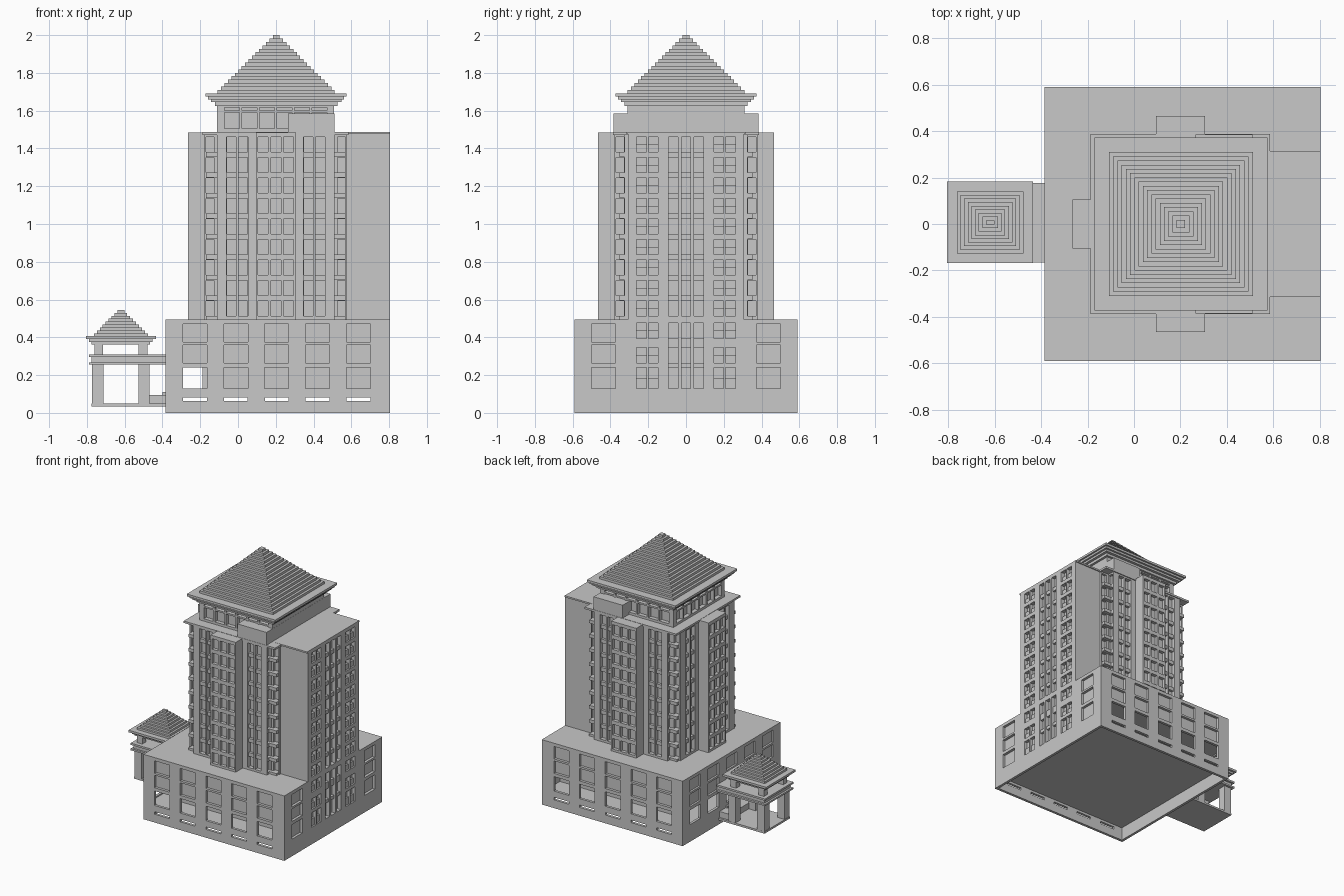
import bpy, bmesh
from math import radians
from mathutils import Matrix

cube = bpy.data.objects.get("Cube")
if cube:
    bpy.data.objects.remove(cube)

stone = bpy.data.materials.new("grey stone")
stone.use_nodes = True
GREY = (0.58, 0.58, 0.58, 1)
stone.diffuse_color = GREY
stone.node_tree.nodes["Principled BSDF"].inputs["Base Color"].default_value = GREY


def block(bm, x0, x1, y0, y1, z0, z1, frame=Matrix()):
    size = Matrix.Diagonal((x1 - x0, y1 - y0, z1 - z0, 1))
    mid = Matrix.Translation(((x0 + x1) / 2, (y0 + y1) / 2, (z0 + z1) / 2))
    bmesh.ops.create_cube(bm, size=1, matrix=frame @ mid @ size)


def finish(name, bm):
    mesh = bpy.data.meshes.new(name)
    bm.to_mesh(mesh)
    bm.free()
    mesh.materials.append(stone)
    obj = bpy.data.objects.new(name, mesh)
    bpy.context.collection.objects.link(obj)
    return obj


def part(name, *boxes):
    bm = bmesh.new()
    for b in boxes:
        block(bm, *b)
    return finish(name, bm)


def carve(obj, cutter):
    cutter.hide_render = True
    mod = obj.modifiers.new("openings", 'BOOLEAN')
    mod.operation, mod.solver, mod.object = 'DIFFERENCE', 'EXACT', cutter
    bpy.context.view_layer.objects.active = obj
    bpy.ops.object.modifier_apply(modifier=mod.name)
    bpy.data.objects.remove(cutter)


def wall(angle, dist, cx=0.2):
    """Local frame of a wall: x runs along it, -y points outward."""
    turn = Matrix.Rotation(radians(angle), 4, 'Z')
    return Matrix.Translation((cx, 0, 0)) @ turn @ Matrix.Translation((0, -dist, 0))


def windows(obj, frame, columns, width, rows, depth):
    bm = bmesh.new()
    for u in columns:
        for z0, z1 in rows:
            block(bm, u - width / 2, u + width / 2, -0.02, depth, z0, z1, frame)
    carve(obj, finish("cutter", bm))


def strips(obj, frame, columns, rows):
    """Tall slots whose spandrels sit a little behind the wall face."""
    windows(obj, frame, columns, 0.05, [(rows[-1][0], rows[0][1])], 0.01)
    windows(obj, frame, columns, 0.049, rows, 0.03)


FRONT, RIGHT, BACK, LEFT = 0, 90, 180, -90
PODIUM, TOWER, EAST = 0.495, 1.485, 0.804
PAIRS = (-0.235, -0.173, 0.173, 0.235)
TRIPLE = (-0.068, 0, 0.068)
FLOORS = [(1.38 - 0.1085 * i, 1.46 - 0.1085 * i) for i in range(9)]
LOW_FLOORS = [(0.375, 0.47), (0.265, 0.36)]
GROUND = (0.13, 0.24)
SMALL_LOW = [(0.395, 0.475), (0.265, 0.345), GROUND]

# Podium: open underside, ground-floor walkway around a solid core
podium = part("podium", (-0.385, EAST, -0.59, 0.59, 0, PODIUM))
carve(podium, part("cutter", (-0.365, EAST - 0.02, -0.57, 0.57, -0.1, 0.1)))
carve(podium, part("cutter", (-0.365, -0.187, -0.57, 0.57, 0.12, 0.25)))
for s in (-1, 1):
    y0, y1 = sorted((s * 0.42, s * 0.57))
    carve(podium, part("cutter", (-0.2, 0.77, y0, y1, 0.12, 0.25)))

for angle in (FRONT, BACK):
    face = wall(angle, 0.59, 0.205)
    cols = [(i - 2) * 0.2165 for i in range(5)]
    windows(podium, face, cols, 0.127, LOW_FLOORS, 0.02)
    windows(podium, face, cols, 0.127, [GROUND], 0.05)
    windows(podium, face, cols, 0.126, [(0.063, 0.082)], 0.05)
face = wall(LEFT, 0.385, 0)
cols = [(i - 2) * 0.2185 for i in range(5)]
windows(podium, face, cols, 0.127, LOW_FLOORS, 0.015)
windows(podium, face, cols, 0.127, [GROUND], 0.05)
face = wall(RIGHT, EAST, 0)
windows(podium, face, (-0.437, 0.437), 0.127, LOW_FLOORS + [GROUND], 0.02)
windows(podium, face, PAIRS, 0.052, SMALL_LOW, 0.025)
strips(podium, face, TRIPLE, SMALL_LOW)

# Cross-shaped tower shaft
shaft = part("shaft_front_back", (-0.11, 0.51, -0.38, 0.38, PODIUM - 0.01, TOWER - 0.005))
for angle in (FRONT, BACK):
    strips(shaft, wall(angle, 0.38), PAIRS, FLOORS)
for angle in (LEFT, RIGHT):
    windows(shaft, wall(angle, 0.31), (-0.349, 0.349), 0.042, FLOORS, 0.02)

shaft = part("shaft_left_right", (-0.18, 0.575, -0.325, 0.325, PODIUM - 0.01, TOWER - 0.005))
strips(shaft, wall(LEFT, 0.38), PAIRS, FLOORS)
for angle in (FRONT, BACK):
    windows(shaft, wall(angle, 0.325), (-0.349, 0.349), 0.042, FLOORS, 0.02)

# Central bays on three sides
for name, angle in (("front_bay", FRONT), ("back_bay", BACK), ("left_bay", LEFT)):
    bm = bmesh.new()
    face = wall(angle, 0.465)
    block(bm, -0.106, 0.106, 0, 0.12, PODIUM - 0.01, TOWER, face)
    windows(finish(name, bm), face, TRIPLE, 0.053, FLOORS, 0.025)

# Right wing, with low panels in the paired windows
wing = part("right_wing", (0.5, EAST, -0.307, 0.307, PODIUM - 0.005, TOWER))
face = wall(RIGHT, EAST, 0)
strips(wing, face, TRIPLE, FLOORS)
windows(wing, face, PAIRS, 0.052, FLOORS, 0.03)
panels = bmesh.new()
for u in PAIRS:
    for z0, z1 in FLOORS + SMALL_LOW:
        block(panels, u - 0.026, u + 0.026, 0.012, 0.028, z0, (z0 + z1) / 2, face)
finish("right_window_panels", panels)

# Small corner balconies in the notches
slabs = bmesh.new()
for sx in (-1, 1):
    for sy in (-1, 1):
        for z0, _ in FLOORS:
            xs = sorted((0.2 + sx * 0.3, 0.2 + sx * 0.37))
            ys = sorted((sy * 0.3, sy * 0.352))
            block(slabs, *xs, *ys, z0 - 0.025, z0)
finish("corner_balconies", slabs)

# Tower cap, attic and roof-side boxes
part("tower_cap", (-0.187, 0.585, -0.387, 0.387, 1.472, 1.487),
     (0.5, EAST, -0.315, 0.315, 1.476, 1.488))
part("roof_boxes", (0.265, 0.51, -0.385, 0.385, 1.48, 1.585))
attic = part("attic", (-0.11, 0.509, -0.309, 0.309, 1.48, 1.64))
cols = [(i - 2.5) * 0.093 for i in range(6)]
for angle in (FRONT, BACK, LEFT):
    windows(attic, wall(angle, 0.309), cols, 0.08, [(1.505, 1.59), (1.602, 1.616)], 0.03)


# Stepped pyramid roofs with layered eaves
def roof(name, cx, cy, trim, eaves, half, base, top, steps):
    """trim shortens each layer's half depth in y."""
    bm = bmesh.new()
    rise = (top - base) / steps
    layers = list(eaves)
    for i in range(steps):
        h = half + (0.018 - half) * i / (steps - 1)
        layers.append((h, base + i * rise - 0.002, base + (i + 1) * rise))
    for h, z0, z1 in layers:
        block(bm, cx - h, cx + h, cy - h + trim, cy + h - trim, z0, z1)
    finish(name, bm)


roof("tower_roof", 0.202, 0, 0, [(0.325, 1.625, 1.645), (0.345, 1.645, 1.66),
     (0.36, 1.66, 1.675), (0.373, 1.675, 1.692)], 0.31, 1.692, 2.0, 17)
PX, PY = -0.62, 0.007
roof("pavilion_roof", PX, PY, 0.009, [(0.155, 0.362, 0.376), (0.168, 0.376, 0.39),
     (0.185, 0.39, 0.406)], 0.143, 0.406, 0.545, 9)

# Pavilion: base, posts, double slab and short upper posts
part("pavilion_base", (-0.775, -0.38, -0.145, 0.16, 0.035, 0.05),
     (-0.47, -0.38, -0.135, 0.145, 0.045, 0.095), (-0.4, -0.38, -0.06, 0.07, 0.09, 0.11))
part("pavilion_slabs", (-0.79, -0.38, -0.165, 0.176, 0.255, 0.268),
     (-0.775, -0.38, -0.15, 0.16, 0.266, 0.297), (-0.79, -0.38, -0.165, 0.176, 0.296, 0.31))
posts = bmesh.new()
for sx in (-1, 1):
    for sy in (-1, 1):
        for inner, outer, z0, z1 in ((0.092, 0.152, 0.045, 0.26), (0.094, 0.14, 0.305, 0.365)):
            xs = sorted((PX + sx * inner, PX + sx * outer))
            ys = sorted((PY + sy * inner, PY + sy * outer))
            block(posts, *xs, *ys, z0, z1)
finish("pavilion_posts", posts)
